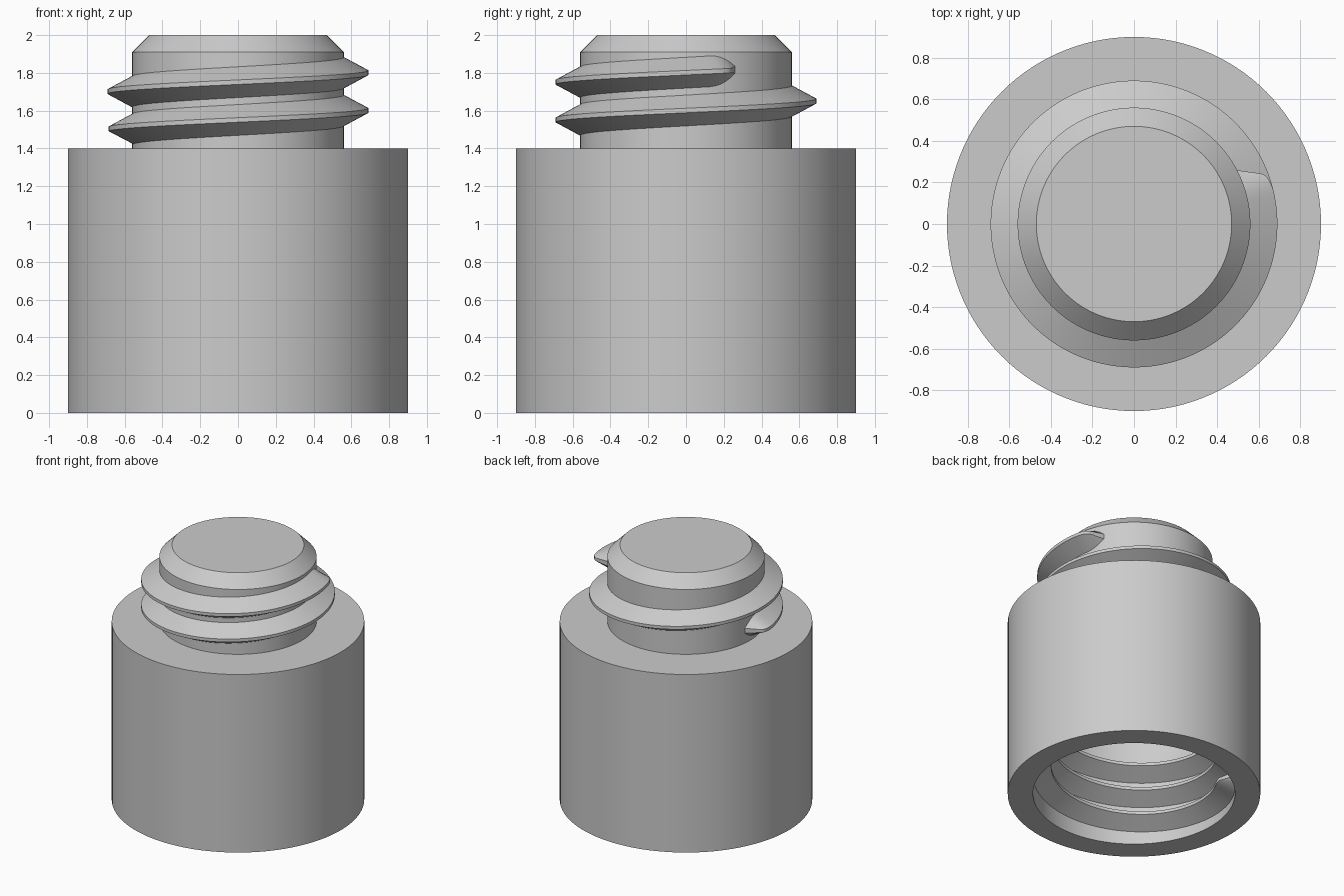
import bpy, bmesh
from math import radians, cos, sin

cube = bpy.data.objects.get("Cube")
if cube:
    bpy.data.objects.remove(cube)

# Single plain grey
grey = bpy.data.materials.new("plain grey")
grey.use_nodes = True
colour = (0.6, 0.6, 0.6, 1)
grey.diffuse_color = colour
grey.node_tree.nodes["Principled BSDF"].inputs["Base Color"].default_value = colour

PITCH = 0.2
SEGMENTS = 120


def finish(name, bm):
    bmesh.ops.remove_doubles(bm, verts=bm.verts, dist=0.0001)
    bmesh.ops.recalc_face_normals(bm, faces=bm.faces)
    mesh = bpy.data.meshes.new(name)
    bm.to_mesh(mesh)
    bm.free()
    mesh.materials.append(grey)
    obj = bpy.data.objects.new(name, mesh)
    bpy.context.collection.objects.link(obj)
    bpy.ops.object.select_all(action="DESELECT")
    obj.select_set(True)
    bpy.context.view_layer.objects.active = obj
    bpy.ops.object.shade_smooth_by_angle(angle=radians(25))


def lathe(name, profile):
    """Revolve an (r, z) profile that begins and ends on the axis."""
    bm = bmesh.new()
    verts = [bm.verts.new((r, 0, z)) for r, z in profile]
    edges = [bm.edges.new(pair) for pair in zip(verts, verts[1:])]
    bmesh.ops.spin(bm, geom=verts + edges, cent=(0, 0, 0), axis=(0, 0, 1),
                   angle=radians(360), steps=SEGMENTS, use_merge=True)
    finish(name, bm)


def thread(name, root, crest, start, end, z_start):
    """Sweep a trapezoid ridge up a helix, with rounded blunt ends."""
    bm = bmesh.new()
    blunt, small = 15, 3
    angles = list(range(start, start + blunt, small))
    angles += list(range(start + blunt, end - blunt, small))
    angles += list(range(end - blunt, end + 1, small))
    rings = []
    for a in angles:
        head = max(0, 1 - (a - start) / blunt)
        tail = max(0, 1 - (end - a) / blunt)
        t = max(head, tail) ** 2
        half = 0.085 - 0.065 * t
        tip = crest + (root - crest) * 0.3 * t
        lean = 6 * (head ** 2 - tail ** 2)
        base = root + (root - crest) * 0.05
        ring = []
        for r, dz, turn in ((base, -half, 0), (tip, -0.012, lean),
                            (tip, 0.012, lean), (base, half, 0)):
            angle = radians(a + turn)
            z = z_start + (a + turn - start) / 360 * PITCH + dz
            ring.append(bm.verts.new((r * cos(angle), r * sin(angle), z)))
        rings.append(ring)
    for low, high in zip(rings, rings[1:]):
        for i in range(4):
            j = (i + 1) % 4
            bm.faces.new((low[i], low[j], high[j], high[i]))
    bm.faces.new(rings[0])
    bm.faces.new(rings[-1])
    finish(name, bm)


# Wide body with a blind bore in its underside
lathe("body", [(0, 1.4), (0.9, 1.4), (0.9, 0), (0.72, 0), (0.72, 0.85), (0, 0.85)])

# Chamfered neck
lathe("neck", [(0, 1.39), (0.56, 1.39), (0.56, 1.91), (0.47, 2), (0, 2)])

# Outer and inner screw threads
thread("neck_thread", 0.56, 0.69, 173, 748, 1.497)
thread("bore_thread", 0.72, 0.59, 135, 1095, 0.13)
